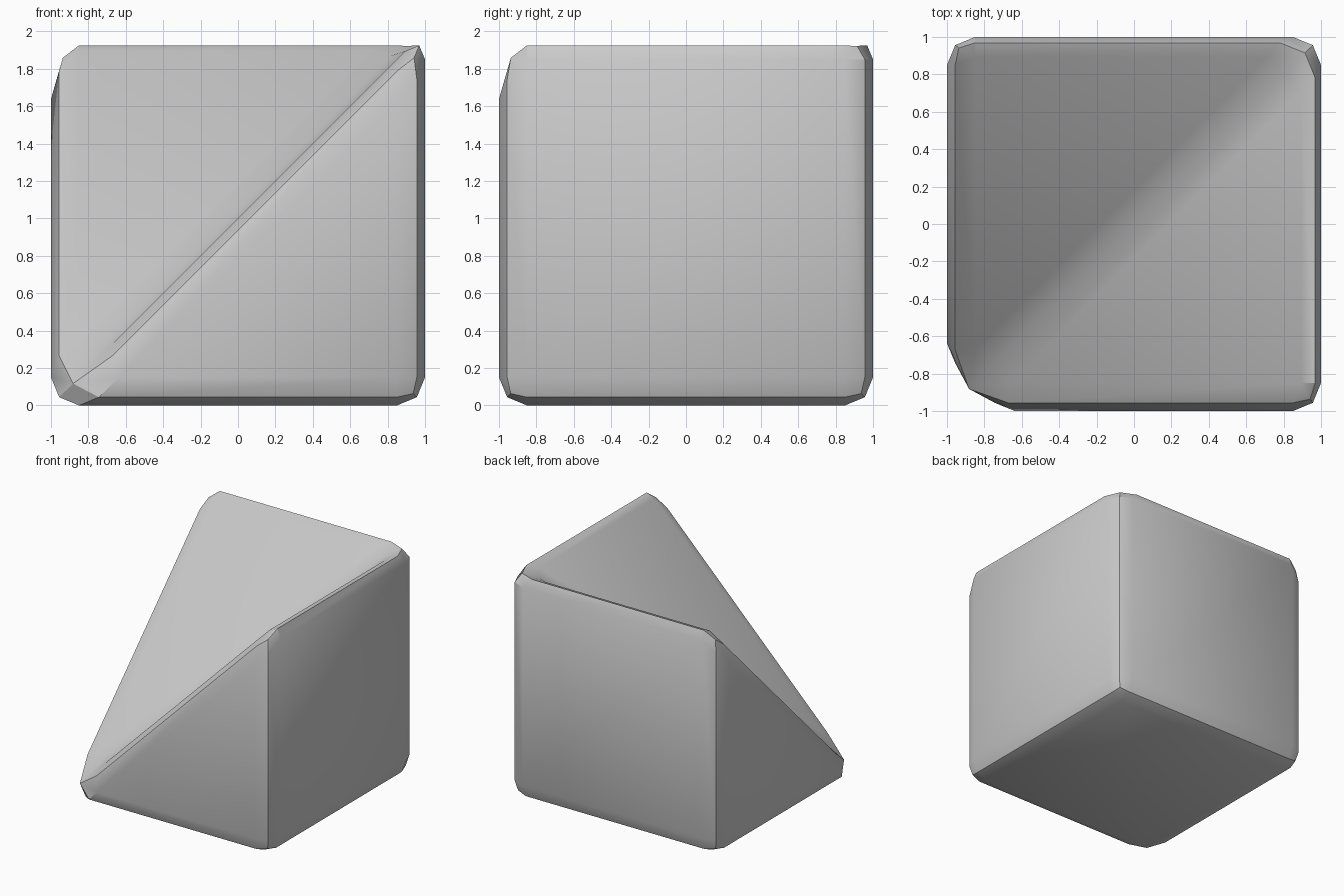
import bpy, math

if "Cube" in bpy.data.objects:
    bpy.data.objects.remove(bpy.data.objects["Cube"])

# Cube with one top corner folded inwards: two slopes meet in a valley along the diagonal
A, B, C, D = (-1, -1, 0), (1, -1, 0), (1, 1, 0), (-1, 1, 0)
E, F, G = (1, -1, 2), (1, 1, 2), (-1, 1, 2)
verts = [A, B, C, D, E, F, G]
faces = [
    (0, 3, 2, 1),            # bottom
    (1, 2, 5, 4),            # right
    (2, 3, 6, 5),            # back
    (0, 1, 4), (3, 0, 6),    # front and left triangles
    (0, 4, 5), (0, 5, 6),    # slopes
]
mesh = bpy.data.meshes.new("notched_cube")
mesh.from_pydata(verts, [], faces)
obj = bpy.data.objects.new("notched_cube", mesh)
bpy.context.collection.objects.link(obj)
bpy.context.view_layer.objects.active = obj
obj.select_set(True)

# Rounded edges
bevel = obj.modifiers.new("rounded_edges", 'BEVEL')
bevel.width = 0.15
bevel.segments = 2
bevel.limit_method = 'ANGLE'
bevel.angle_limit = math.radians(30)
bpy.ops.object.modifier_apply(modifier=bevel.name)
bpy.ops.object.shade_smooth_by_angle(angle=math.radians(30))
